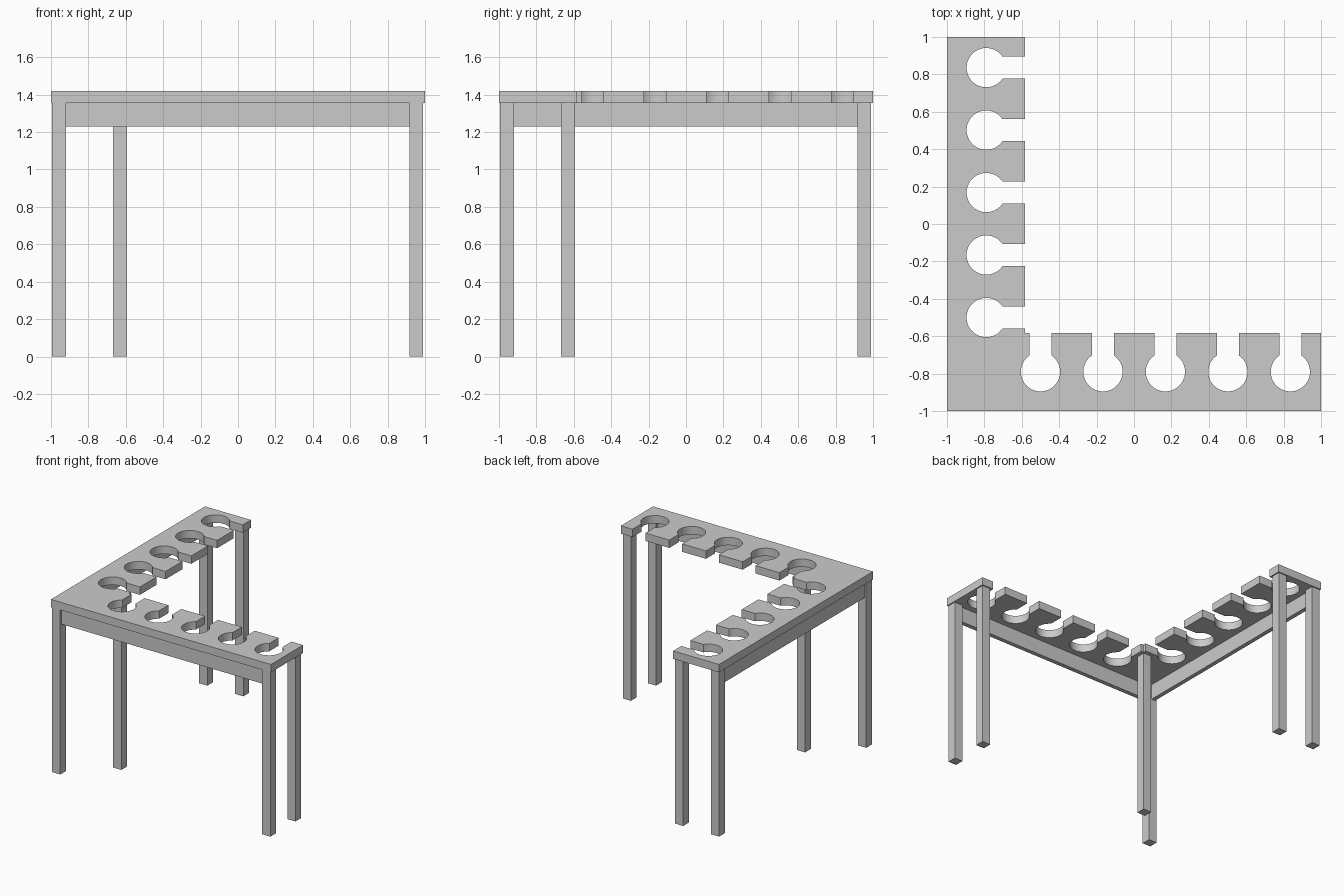
import bpy, bmesh
from math import asin, cos, sin, pi

if "Cube" in bpy.data.objects:
    bpy.data.objects.remove(bpy.data.objects["Cube"], do_unlink=True)

grey = bpy.data.materials.new("plain grey")
grey.use_nodes = True
colour = (0.6, 0.6, 0.6, 1)
grey.diffuse_color = colour
grey.node_tree.nodes["Principled BSDF"].inputs["Base Color"].default_value = colour

TOP, UNDER, APRON_LOW = 1.42, 1.355, 1.23
INNER, HOLE_LINE = -0.583, -0.79
RADIUS, SLOT = 0.105, 0.059
HOLES = [-0.5 + i * 0.334 for i in range(5)]


def add_object(name, bm):
    bmesh.ops.recalc_face_normals(bm, faces=bm.faces)
    mesh = bpy.data.meshes.new(name)
    bm.to_mesh(mesh)
    bm.free()
    mesh.materials.append(grey)
    obj = bpy.data.objects.new(name, mesh)
    bpy.context.collection.objects.link(obj)
    return obj


def box(name, low, high):
    bm = bmesh.new()
    bmesh.ops.create_cube(bm, size=1)
    for v in bm.verts:
        for i in range(3):
            v.co[i] = low[i] if v.co[i] < 0 else high[i]
    return add_object(name, bm)


def keyhole(x, steps=40):
    """Slot and round hole, walked from the +x side to the -x side."""
    half = asin(SLOT / RADIUS)
    arc = [pi / 2 - half - (2 * pi - 2 * half) * i / steps for i in range(steps + 1)]
    return ([(x + SLOT, INNER)]
            + [(x + RADIUS * cos(a), HOLE_LINE + RADIUS * sin(a)) for a in arc]
            + [(x - SLOT, INNER)])


# L-shaped top: one arm's outline, mirrored across the diagonal for the other
arm = [(1, -1), (1, INNER)]
for x in reversed(HOLES):
    arm += keyhole(x)
outline = [(-1, -1)] + arm + [(INNER, INNER)] + [(y, x) for x, y in reversed(arm)]

bm = bmesh.new()
face = bm.faces.new([bm.verts.new((x, y, UNDER)) for x, y in outline])
raised = bmesh.ops.extrude_face_region(bm, geom=[face])["geom"]
bmesh.ops.translate(bm, vec=(0, 0, TOP - UNDER),
                    verts=[g for g in raised if isinstance(g, bmesh.types.BMVert)])
top = add_object("slotted_top", bm)
bpy.context.view_layer.objects.active = top
top.select_set(True)
bpy.ops.object.shade_smooth_by_angle(angle=pi / 6)

# Square legs: a pair at the corner and a pair at each arm's end
OUT, IN, END, HALF = -0.957, -0.63, 0.953, 0.037
for name, x, y in [("corner_outer_leg", OUT, OUT), ("corner_inner_leg", IN, IN),
                   ("front_arm_outer_leg", END, OUT), ("front_arm_inner_leg", END, IN),
                   ("side_arm_outer_leg", OUT, END), ("side_arm_inner_leg", IN, END)]:
    box(name, (x - HALF, y - HALF, 0), (x + HALF, y + HALF, UNDER))

# Aprons between the outer legs
start, stop = OUT + HALF, END - HALF
face_out, face_in = -0.98, -0.945
box("front_apron", (start, face_out, APRON_LOW), (stop, face_in, UNDER))
box("side_apron", (face_out, start, APRON_LOW), (face_in, stop, UNDER))
